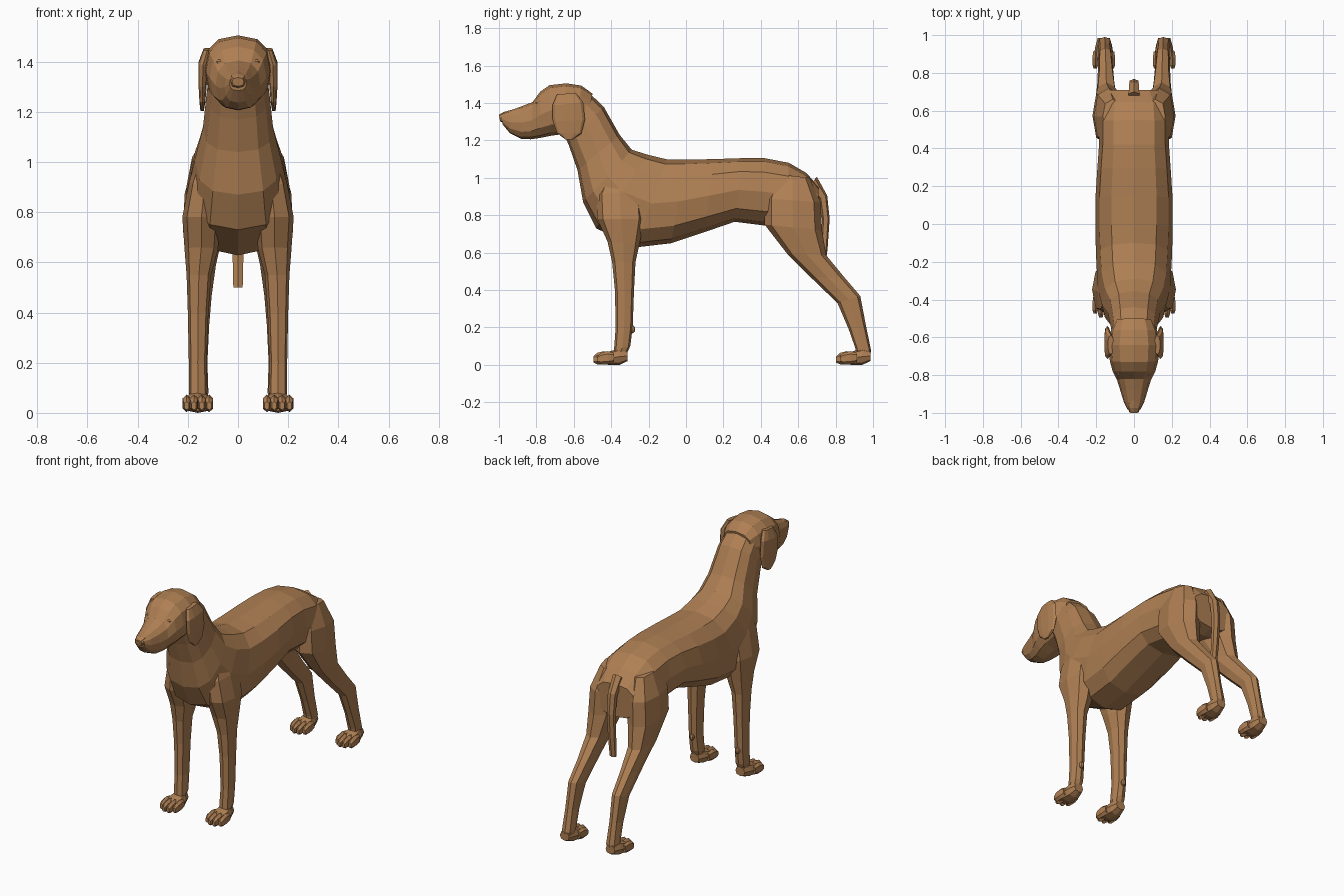
import bpy, bmesh, math

coat = bpy.data.materials.new("brown coat")
coat.diffuse_color = (0.43, 0.215, 0.088, 1)


def finish(name, bm):
    bmesh.ops.recalc_face_normals(bm, faces=bm.faces)
    mesh = bpy.data.meshes.new(name)
    bm.to_mesh(mesh)
    bm.free()
    mesh.materials.append(coat)
    obj = bpy.data.objects.new(name, mesh)
    bpy.context.collection.objects.link(obj)
    return obj


def power(v, e):
    return math.copysign(abs(v) ** e, v)


def loft(name, rings, sides=8, e=0.8):
    """Each ring: (y, z) of one edge, (y, z) of the other, x centre, x half width."""
    bm = bmesh.new()
    loops = []
    for ya, za, yb, zb, xc, w in rings:
        loop = []
        for i in range(sides):
            a = 2 * math.pi * i / sides
            c, s = power(math.cos(a), e), power(math.sin(a), e)
            loop.append(bm.verts.new((xc + w * s,
                                      (ya + yb) / 2 + (ya - yb) / 2 * c,
                                      (za + zb) / 2 + (za - zb) / 2 * c)))
        loops.append(loop)
    for p, q in zip(loops, loops[1:]):
        for i in range(sides):
            j = (i + 1) % sides
            bm.faces.new((p[i], p[j], q[j], q[i]))
    bm.faces.new(loops[0])
    bm.faces.new(loops[-1])
    return finish(name, bm)


def side_rings(rings, s):
    """Turn inner and outer x limits into a centre and half width on side s."""
    return [(*r[:4], s * (r[4] + r[5]) / 2, (r[5] - r[4]) / 2) for r in rings]


# Neck and trunk, from nape to rump
torso = loft("torso", [
    (-0.53, 1.465, -0.65, 1.23, 0, 0.115),
    (-0.44, 1.38, -0.625, 1.17, 0, 0.125),
    (-0.355, 1.23, -0.58, 1.04, 0, 0.14),
    (-0.29, 1.15, -0.55, 0.87, 0, 0.172),
    (-0.20, 1.122, -0.48, 0.73, 0, 0.192),
    (-0.10, 1.098, -0.27, 0.628, 0, 0.20),
    (0.00, 1.097, -0.08, 0.65, 0, 0.205),
    (0.15, 1.10, 0.10, 0.71, 0, 0.205),
    (0.30, 1.105, 0.26, 0.765, 0, 0.195),
    (0.42, 1.105, 0.42, 0.745, 0, 0.185),
    (0.55, 1.08, 0.53, 0.74, 0, 0.185),
    (0.645, 1.025, 0.63, 0.72, 0, 0.175),
    (0.71, 0.95, 0.705, 0.74, 0, 0.14)], sides=12, e=0.78)

# Skull and muzzle
head = loft("head", [
    (-0.50, 1.45, -0.53, 1.28, 0, 0.10),
    (-0.56, 1.493, -0.58, 1.24, 0, 0.125),
    (-0.64, 1.505, -0.65, 1.235, 0, 0.135),
    (-0.73, 1.495, -0.72, 1.225, 0, 0.128),
    (-0.78, 1.46, -0.78, 1.213, 0, 0.113),
    (-0.82, 1.405, -0.83, 1.206, 0, 0.09),
    (-0.88, 1.382, -0.88, 1.208, 0, 0.073),
    (-0.945, 1.358, -0.94, 1.237, 0, 0.054),
    (-0.985, 1.342, -0.98, 1.285, 0, 0.034)], sides=12, e=0.82)
loft("nose", [
    (-1.0, 1.337, -0.994, 1.302, 0, 0.024),
    (-0.975, 1.352, -0.965, 1.288, 0, 0.036),
    (-0.93, 1.364, -0.92, 1.30, 0, 0.03)])

# Tail hanging behind the rump
loft("tail", [
    (0.70, 1.005, 0.65, 0.95, 0, 0.032),
    (0.755, 0.905, 0.712, 0.885, 0, 0.028),
    (0.768, 0.78, 0.727, 0.78, 0, 0.026),
    (0.757, 0.62, 0.72, 0.62, 0, 0.024),
    (0.742, 0.50, 0.713, 0.50, 0, 0.021)], sides=6)

front_leg = [
    (-0.42, 1.03, -0.29, 1.05, 0.06, 0.158),
    (-0.48, 0.91, -0.23, 0.93, 0.07, 0.195),
    (-0.475, 0.78, -0.22, 0.78, 0.07, 0.222),
    (-0.42, 0.66, -0.25, 0.64, 0.08, 0.213),
    (-0.395, 0.55, -0.27, 0.55, 0.107, 0.205),
    (-0.38, 0.40, -0.278, 0.40, 0.118, 0.20),
    (-0.376, 0.20, -0.285, 0.20, 0.125, 0.196),
    (-0.385, 0.08, -0.298, 0.10, 0.122, 0.196),
    (-0.39, 0.025, -0.335, 0.02, 0.13, 0.19)]
hind_leg = [
    (0.48, 1.02, 0.66, 1.00, 0.06, 0.165),
    (0.42, 0.89, 0.72, 0.87, 0.05, 0.212),
    (0.42, 0.75, 0.727, 0.72, 0.055, 0.22),
    (0.54, 0.595, 0.75, 0.585, 0.088, 0.205),
    (0.67, 0.465, 0.845, 0.47, 0.105, 0.193),
    (0.81, 0.33, 0.932, 0.368, 0.115, 0.19),
    (0.87, 0.19, 0.962, 0.21, 0.122, 0.187),
    (0.905, 0.09, 0.99, 0.075, 0.118, 0.192),
    (0.915, 0.025, 0.978, 0.02, 0.125, 0.188)]
ear = [
    (-0.69, 1.445, -0.59, 1.455, 0.108, 0.138),
    (-0.715, 1.385, -0.55, 1.405, 0.122, 0.158),
    (-0.712, 1.30, -0.54, 1.31, 0.124, 0.158),
    (-0.69, 1.24, -0.56, 1.235, 0.13, 0.154),
    (-0.645, 1.205, -0.61, 1.203, 0.136, 0.150)]


def paw(name, x, y):
    """Paw pad with four rounded toes, its tip at y."""
    loft(name, [(y + d, t, y + d, b, x, w) for d, t, b, w in (
        (0.035, 0.052, 0.008, 0.052), (0.08, 0.07, 0.0, 0.054),
        (0.14, 0.088, 0.0, 0.044), (0.183, 0.075, 0.02, 0.032))])
    for off, back in ((-0.045, 0.02), (-0.0155, 0), (0.0155, 0), (0.045, 0.02)):
        loft(name + "_toe", [(y + back + d, t, y + back + d, b, x + off, w)
             for d, t, b, w in ((0, 0.045, 0.012, 0.010), (0.02, 0.064, 0.003, 0.0165),
                                (0.055, 0.073, 0.003, 0.0175), (0.09, 0.065, 0.012, 0.012))],
             sides=6)


def ball(name, loc, size):
    bm = bmesh.new()
    bmesh.ops.create_uvsphere(bm, u_segments=8, v_segments=5, radius=1)
    for v in bm.verts:
        v.co = [c * k + p for c, k, p in zip(v.co, size, loc)]
    return finish(name, bm)


# Paired parts on both sides
merge = [head]
for s, side in ((1, "left"), (-1, "right")):
    merge.append(loft("front_leg_" + side, side_rings(front_leg, s)))
    merge.append(loft("hind_leg_" + side, side_rings(hind_leg, s)))
    loft("ear_" + side, side_rings(ear, s), sides=10)
    paw("front_paw_" + side, s * 0.16, -0.495)
    paw("hind_paw_" + side, s * 0.16, 0.803)
    ball("eye_" + side, (s * 0.07, -0.792, 1.398), (0.018, 0.014, 0.012))
    ball("wrist_pad_" + side, (s * 0.16, -0.288, 0.19), (0.016, 0.017, 0.022))

# Fuse the head and legs into the trunk so no surfaces stay hidden inside
bpy.context.view_layer.objects.active = torso
for part in merge:
    mod = torso.modifiers.new("fuse", "BOOLEAN")
    mod.operation = "UNION"
    mod.solver = "EXACT"
    mod.object = part
    bpy.ops.object.modifier_apply(modifier=mod.name)
    bpy.data.objects.remove(part)
torso.name = "body"
